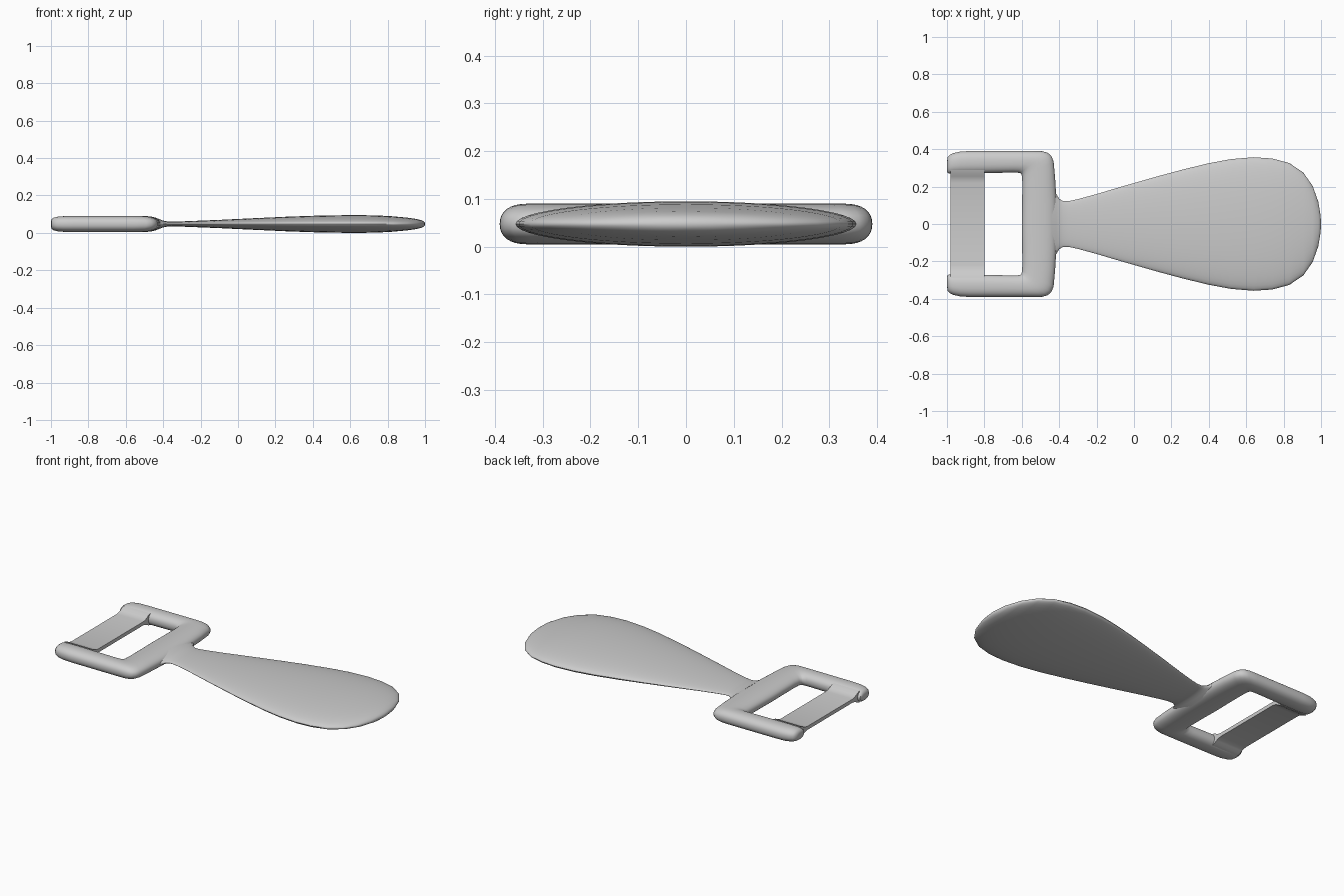
import bpy, bmesh
from math import cos, sin, pi, copysign
from mathutils import Vector

if "Cube" in bpy.data.objects:
    bpy.data.objects.remove(bpy.data.objects["Cube"])

ZC = 0.0475   # mid-height of the whole tool


def loft(name, rings, angle=50):
    """Skin a list of equal-length point rings and cap both ends."""
    bm = bmesh.new()
    vs = [[bm.verts.new(p) for p in r] for r in rings]
    n = len(rings[0])
    for a, b in zip(vs, vs[1:]):
        for i in range(n):
            j = (i + 1) % n
            bm.faces.new((a[i], a[j], b[j], b[i]))
    bm.faces.new(vs[0])
    bm.faces.new(vs[-1])
    bmesh.ops.recalc_face_normals(bm, faces=bm.faces)
    me = bpy.data.meshes.new(name)
    bm.to_mesh(me)
    bm.free()
    ob = bpy.data.objects.new(name, me)
    bpy.context.collection.objects.link(ob)
    bpy.context.view_layer.objects.active = ob
    ob.select_set(True)
    bpy.ops.object.shade_smooth_by_angle(angle=angle * pi / 180)
    ob.select_set(False)
    return ob


def section(p, q, h, power=2.0, n=32):
    """Super-ellipse standing on the line p-q, half height h."""
    p, q = Vector((*p, ZC)), Vector((*q, ZC))
    mid, half = (p + q) / 2, (q - p) / 2
    pts = []
    for i in range(n):
        t = 2 * pi * i / n
        c, s = cos(t), sin(t)
        pts.append(mid + half * copysign(abs(c) ** (2 / power), c)
                   + Vector((0, 0, h * copysign(abs(s) ** (2 / power), s))))
    return pts


# Paddle handle: x, half width, half thickness
handle = [(-.44, .19, .034), (-.415, .16, .024), (-.40, .135, .018),
          (-.38, .123, .014), (-.35, .122, .013), (-.30, .133, .014),
          (-.20, .160, .018), (-.10, .190, .022), (0, .219, .027),
          (.13, .256, .033), (.26, .291, .039), (.40, .325, .044),
          (.52, .347, .0465), (.64, .357, .0475), (.74, .350, .046),
          (.83, .326, .041), (.905, .275, .034), (.955, .204, .027),
          (.985, .120, .019), (.996, .055, .011), (1.0, .015, .004)]
loft("handle", [section((x, -w), (x, w), h, n=48) for x, w, h in handle])

# U-shaped frame: inner point, outer point, half thickness, for one side
half = [((-1.0, .285), (-1.0, .335), .014), ((-.996, .272), (-.996, .357), .026),
        ((-.985, .27), (-.985, .370), .034), ((-.965, .27), (-.965, .379), .039),
        ((-.93, .27), (-.93, .387), .042), ((-.88, .27), (-.88, .39), .0425),
        ((-.66, .275), (-.55, .39), .0425), ((-.63, .275), (-.49, .389), .0425),
        ((-.61, .273), (-.462, .381), .0425), ((-.602, .267), (-.442, .364), .0425),
        ((-.598, .25), (-.430, .335), .0425), ((-.597, .21), (-.422, .25), .0425),
        ((-.598, .10), (-.414, .12), .0425), ((-.60, 0), (-.412, 0), .0425)]
mirrored = [((a, -b), (c, -d), h) for (a, b), (c, d), h in half[-2::-1]]
loft("frame", [section(p, q, h, 2.3) for p, q, h in half + mirrored])

# Blade: thin bar between the arms, thickening where it meets them
ends = [(.29, .036), (.27, .030), (.255, .021), (.24, .015), (.22, .011)]
stations = ends + [(-y, h) for y, h in reversed(ends)]
loft("blade", [[(-.98, y, ZC - h), (-.80, y, ZC - h), (-.80, y, ZC + h), (-.98, y, ZC + h)]
               for y, h in stations])
